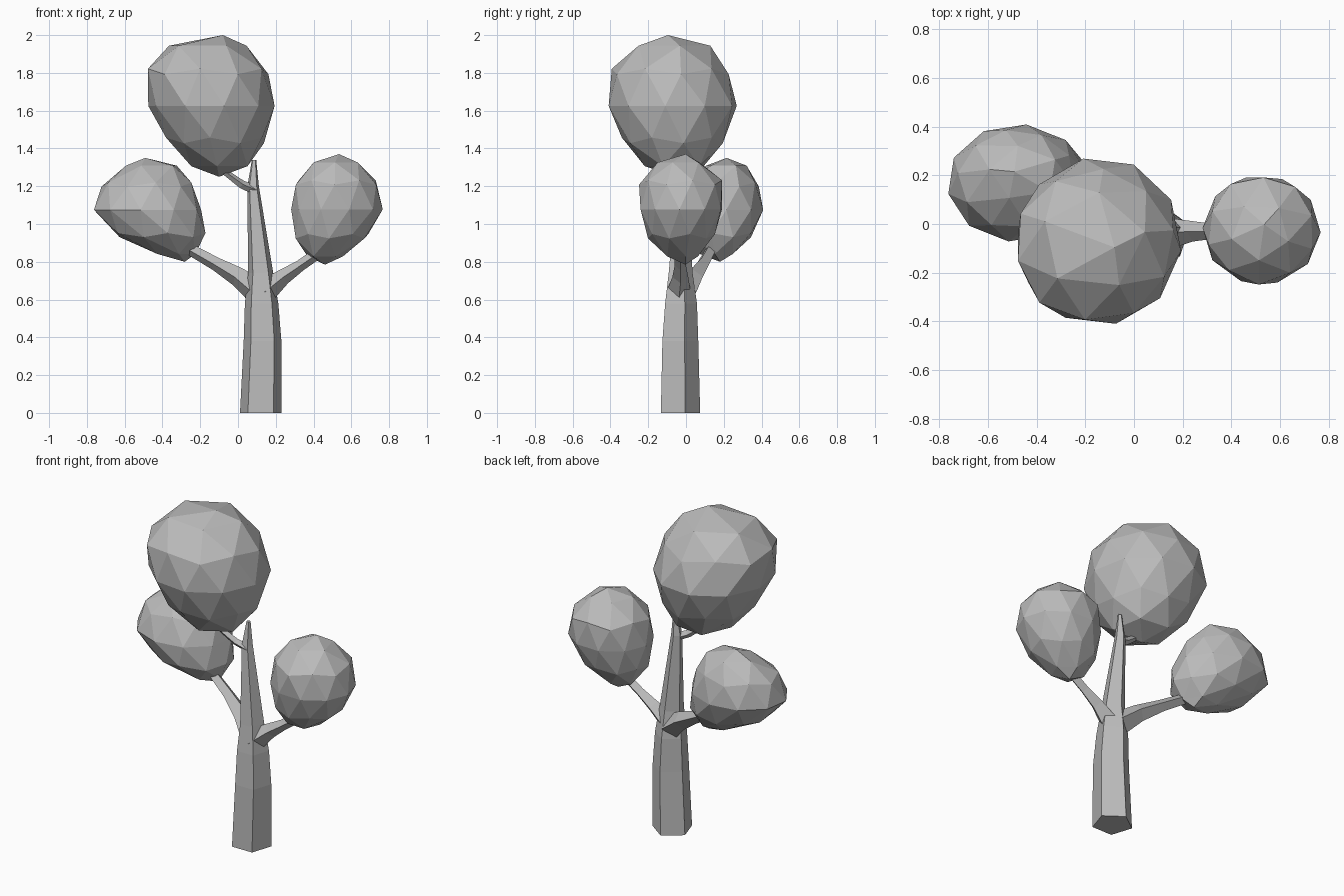
import bpy, bmesh, math
from mathutils import Vector

if "Cube" in bpy.data.objects:
    bpy.data.objects.remove(bpy.data.objects["Cube"])

grey = bpy.data.materials.new("plain_grey")
grey.use_nodes = True
colour = (0.5, 0.5, 0.5, 1)
grey.diffuse_color = colour
grey.node_tree.nodes["Principled BSDF"].inputs["Base Color"].default_value = colour


def add_object(name, bm):
    bmesh.ops.recalc_face_normals(bm, faces=bm.faces[:])
    mesh = bpy.data.meshes.new(name)
    bm.to_mesh(mesh)
    bm.free()
    mesh.materials.append(grey)
    obj = bpy.data.objects.new(name, mesh)
    bpy.context.collection.objects.link(obj)


def limb(name, path, sides, upright=False):
    """Tapered flat-sided tube through (x, y, z, radius) stations."""
    bm = bmesh.new()
    axis = Vector(path[-1][:3]) - Vector(path[0][:3])
    turn = Vector((0, 0, 1)).to_track_quat('Z', 'Y') if upright else axis.to_track_quat('Z', 'Y')
    rings = []
    for x, y, z, r in path:
        ring = []
        for i in range(sides):
            a = math.pi / 2 + math.tau * i / sides
            offset = Vector((r * math.cos(a), r * math.sin(a), 0))
            if not upright:
                offset = turn @ offset
            ring.append(bm.verts.new(Vector((x, y, z)) + offset))
        rings.append(ring)
    for low, high in zip(rings, rings[1:]):
        for i in range(sides):
            j = (i + 1) % sides
            bm.faces.new((low[i], low[j], high[j], high[i]))
    bm.faces.new(rings[0])
    bm.faces.new(rings[-1])
    add_object(name, bm)


def crown(name, rows, spin):
    """Faceted ball fitted to (z, x min, x max, y min, y max) rows."""
    bm = bmesh.new()
    bmesh.ops.create_icosphere(bm, subdivisions=2, radius=1)
    bottom, top = rows[0][0], rows[-1][0]
    for v in bm.verts:
        z = bottom + (v.co.z + 1) / 2 * (top - bottom)
        for low, high in zip(rows, rows[1:]):
            if z <= high[0] + 1e-5:
                break
        t = (z - low[0]) / (high[0] - low[0])
        x0, x1, y0, y1 = (a + (b - a) * t for a, b in zip(low[1:], high[1:]))
        a = math.atan2(v.co.y, v.co.x) + spin
        v.co = ((x0 + x1) / 2 + (x1 - x0) / 2 * math.cos(a) * 1.02,
                (y0 + y1) / 2 + (y1 - y0) / 2 * math.sin(a) * 1.02, z)
    add_object(name, bm)


# Five-sided trunk and its branches
limb("trunk", [(.12, -.04, 0, .115), (.13, -.04, .38, .105), (.125, -.035, .58, .093),
               (.12, -.035, .74, .07), (.08, -.025, 1.2, .032), (.085, -.02, 1.34, .012)], 5, True)
limb("right_branch", [(.1, -.01, .64, .07), (0, .04, .72, .052),
                      (-.12, .09, .79, .036), (-.28, .14, .88, .03)], 4)
limb("left_branch", [(.14, -.04, .64, .065), (.24, -.03, .72, .042),
                     (.33, -.03, .78, .03), (.43, -.03, .85, .03)], 4)
limb("top_twig", [(.09, -.03, 1.18, .025), (.02, -.05, 1.21, .022), (-.09, -.08, 1.29, .015)], 4)

# Leaf crowns
crown("top_crown", [(1.25, -.1, -.1, -.05, -.05), (1.29, -.23, .05, -.2, .1),
                    (1.4, -.35, .13, -.31, .18), (1.62, -.47, .19, -.41, .27),
                    (1.8, -.49, .16, -.4, .22), (1.9, -.43, .1, -.35, .17),
                    (1.98, -.34, 0, -.21, .09), (2, -.12, -.08, -.12, -.08)], .2)
crown("right_crown", [(.8, -.32, -.28, .15, .19), (.87, -.52, -.19, .02, .3),
                      (.98, -.71, -.17, -.06, .38), (1.09, -.77, -.2, -.07, .41),
                      (1.22, -.71, -.25, -.01, .38), (1.31, -.59, -.31, .1, .32),
                      (1.35, -.51, -.49, .2, .22)], .5)
crown("left_crown", [(.785, .42, .47, -.04, 0), (.87, .31, .64, -.18, .12),
                     (1.05, .285, .765, -.24, .19), (1.18, .29, .75, -.26, .21),
                     (1.27, .33, .72, -.21, .17), (1.36, .44, .59, -.11, .04),
                     (1.37, .51, .54, -.02, 0)], .9)
